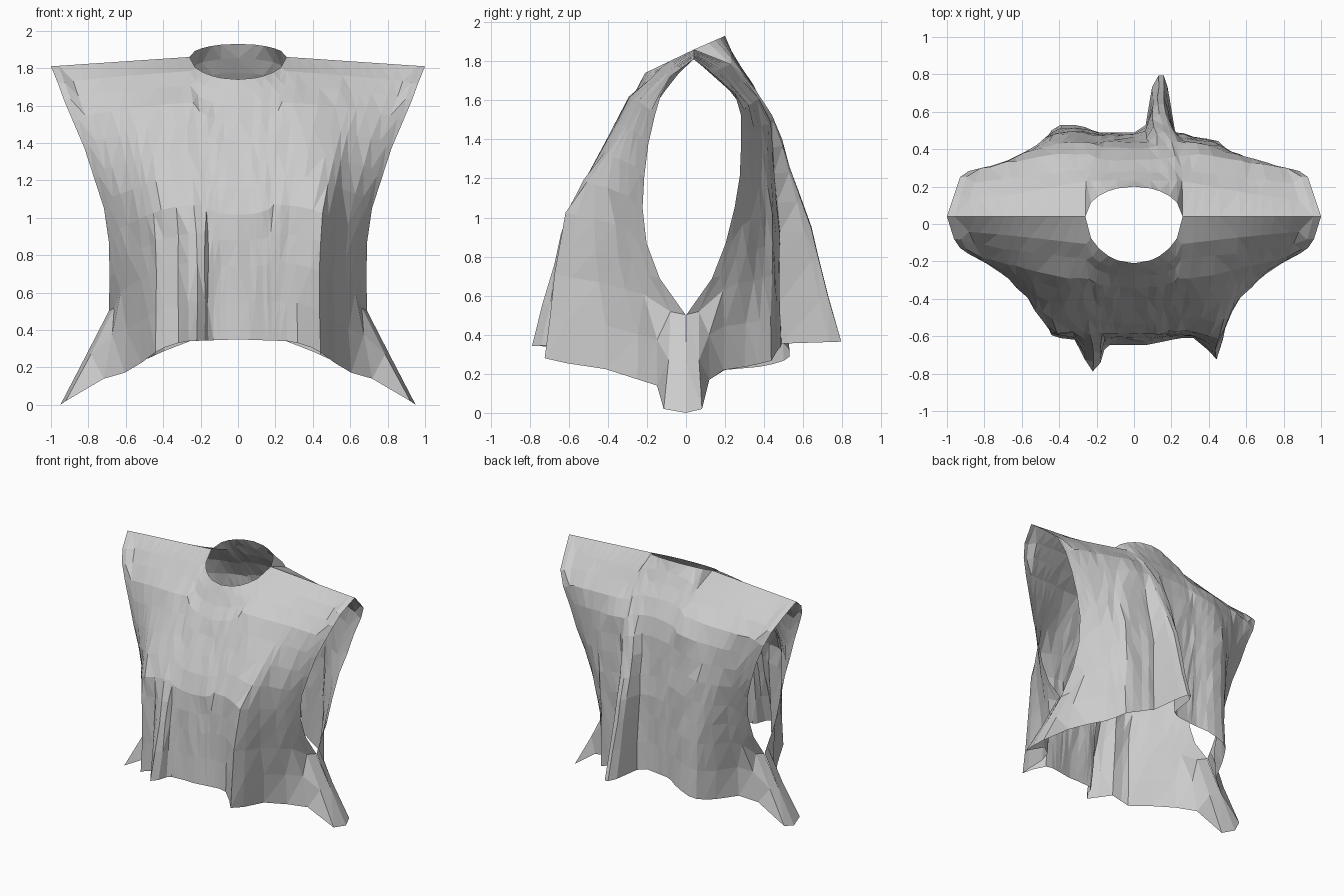
import bpy, bmesh, random
from math import sqrt

if "Cube" in bpy.data.objects:
    bpy.data.objects.remove(bpy.data.objects["Cube"])

random.seed(4)

# Piecewise-linear lookups
def look(keys, v):
    if v <= keys[0][0]:
        return keys[0][1]
    for (a, fa), (b, fb) in zip(keys, keys[1:]):
        if v <= b:
            return fa + (fb - fa) * (v - a) / (b - a)
    return keys[-1][1]

# Half width of the garment, and how far the sides turn back, by height
WIDTH = [(.5, .69), (.8, .685), (1, .70), (1.2, .765), (1.4, .83), (1.6, .92), (1.7, .955), (1.81, 1)]
TURN = [(1, .37), (1.4, .5), (1.7, .72), (1.85, .74)]
# Sideways and front/back spread of the tails, by column
TAIL_X = [(.82, 0), (.91, .09), (.96, .27), (1, .26)]
TAIL_Y = [(.91, 0), (.96, .05), (1, 0)]

# Per panel: armhole edge depth, centre depth, hem height, neck height, neck depth
FRONT = dict(
    edge=[(.5, 0), (.6, -.09), (.8, -.19), (1, -.225), (1.2, -.215), (1.4, -.19), (1.6, -.14), (1.7, -.10), (1.81, .02)],
    mid=[(.3, -.61), (1.05, -.58), (1.2, -.51), (1.4, -.40), (1.7, -.25), (1.8, -.17), (1.86, -.06)],
    hem=[(0, .35), (.42, .34), (.6, .30), (.72, .24), (.91, .14), (.96, .02), (1, .0)],
    neck_z=1.74, neck_y=-.21, ease=.5, side=-1,
    # folds: (column, half width, depth at hem, height where it fades out)
    folds=[(-.32, .1, -.15, 1.12), (.64, .1, -.13, 1.5), (-.08, .45, -.04, 1.2)])
BACK = dict(
    edge=[(.5, 0), (.6, .08), (.75, .17), (1, .24), (1.2, .275), (1.45, .285), (1.6, .28), (1.7, .18), (1.81, .02)],
    mid=[(.3, .49), (1, .475), (1.5, .43), (1.7, .33), (1.8, .27), (1.93, .2)],
    hem=[(0, .38), (.3, .36), (.6, .28), (.72, .24), (.85, .22), (.91, .17), (.96, .02), (1, .0)],
    neck_z=1.93, neck_y=.2, ease=.3, side=.6,
    folds=[(.2, .12, .31, 1.6), (-.5, .22, .04, 1.8), (-.75, .1, .04, 1.7), (.62, .25, -.04, 1.8)])

HALF = [1, .96, .91, .85, .75, .69, .64, .57, .46, .38, .32, .26, .23, .19, .14, .09]
COLS = [-u for u in HALF] + [0] + HALF[::-1]
ROWS = [0, .14, .278, .38, .48, .58, .67, .76, .84, .90, .95, 1]
NECK = .26

def point(p, u, t):
    a = abs(u)
    ring = sqrt(max(0, 1 - (a / NECK) ** 2))
    # Straight shoulder line running into the rounded neck rim
    top_z = 1.86 - .05 * max(0, a - NECK) / (1 - NECK)
    top_z += (p["neck_z"] - 1.86) * ring
    top_y = .04 * (1 - ring) + p["neck_y"] * ring
    low_z = look(p["hem"], a)
    z = low_z + t * (top_z - low_z)
    x = u * look(WIDTH, z)
    if t == 1:
        return x, top_y, z
    # Flat middle turning back towards the armholes
    s = min(1, (1 - a) / look(TURN, z))
    e, m = look(p["edge"], z), look(p["mid"], z)
    y = e + (m - e) * s
    for c, w, d, fade in p["folds"]:
        k = max(0, min(1, (fade - z) / (fade - .35)))
        y += d * k * max(0, min(1, 1.6 * (1 - abs(u - c) / w)))
    # Cloth eases into the shoulder line and neck rim
    if a < .96:
        y += (top_y - y) * p["ease"] * look([(.84, 0), (1, 1)], t)
    # Narrow side tails flaring outwards below the armholes
    if z < .5:
        f = 1 - z / .5
        if a == .91:
            f = 1 - t / .278 if t < .278 else 0
        x += (1 if u > 0 else -1) * look(TAIL_X, a) * f
        y += p["side"] * look(TAIL_Y, a) * f
    # Slight crumple of the cloth away from seams
    if a < .91 and 0 < t < .95:
        y += random.uniform(-.006, .006)
        x += random.uniform(-.006, .006)
    return x, y, z

bm = bmesh.new()

# Front and back panels, welded on the shoulders and below the armholes
for panel, flip in ((FRONT, False), (BACK, True)):
    grid = [[bm.verts.new(point(panel, u, t)) for u in COLS] for t in ROWS]
    for lo, hi in zip(grid, grid[1:]):
        for i in range(len(COLS) - 1):
            q = [lo[i], lo[i + 1], hi[i + 1], hi[i]]
            bm.faces.new(q[::-1] if flip else q)

bmesh.ops.remove_doubles(bm, verts=bm.verts[:], dist=.004)
bmesh.ops.triangulate(bm, faces=bm.faces[:])

mesh = bpy.data.meshes.new("sleeveless_tunic")
bm.to_mesh(mesh)
bm.free()
tunic = bpy.data.objects.new("sleeveless_tunic", mesh)
bpy.context.collection.objects.link(tunic)
